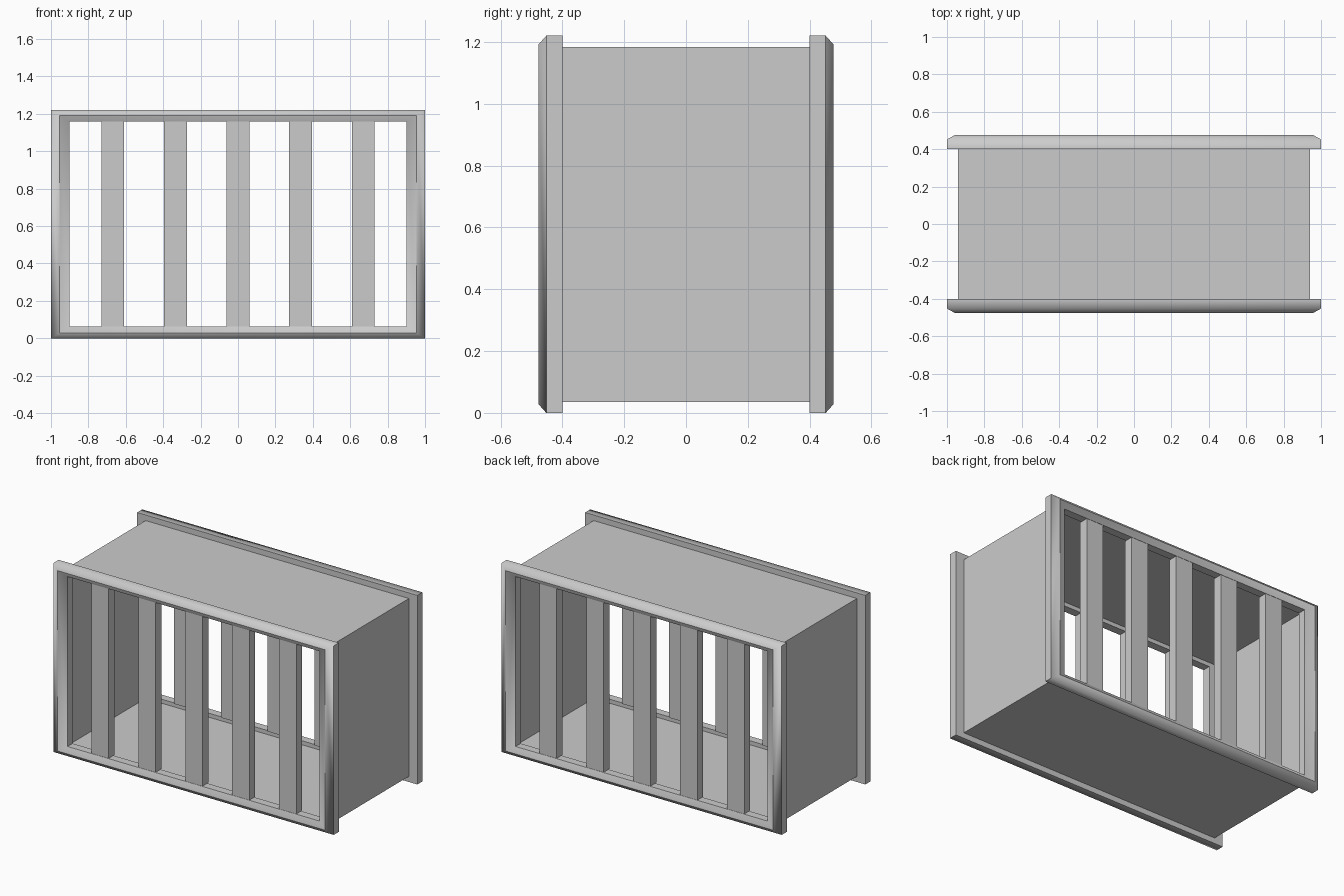
import bpy, bmesh, math

cube = bpy.data.objects.get("Cube")
if cube:
    bpy.data.objects.remove(cube, do_unlink=True)

grey = bpy.data.materials.new("light grey")
grey.use_nodes = True
COLOUR = (0.6, 0.6, 0.6, 1)
grey.diffuse_color = COLOUR
grey.node_tree.nodes["Principled BSDF"].inputs["Base Color"].default_value = COLOUR

HEIGHT = 1.22
MID = HEIGHT / 2


def finish(name, bm, smooth=False):
    bmesh.ops.recalc_face_normals(bm, faces=bm.faces)
    mesh = bpy.data.meshes.new(name)
    bm.to_mesh(mesh)
    bm.free()
    mesh.materials.append(grey)
    obj = bpy.data.objects.new(name, mesh)
    bpy.context.collection.objects.link(obj)
    if smooth:
        bpy.ops.object.select_all(action="DESELECT")
        obj.select_set(True)
        bpy.context.view_layer.objects.active = obj
        bpy.ops.object.shade_smooth_by_angle(angle=math.radians(51))
    return obj


def ring(bm, half_x, half_z, y):
    return [bm.verts.new((sx * half_x, y, MID + sz * half_z))
            for sx, sz in ((-1, -1), (1, -1), (1, 1), (-1, 1))]


def bridge(bm, a, b):
    for i in range(4):
        j = (i + 1) % 4
        bm.faces.new((a[i], a[j], b[j], b[i]))


def frame(name, side):
    # Mitred moulding: flat back, straight edges and a raised ridge
    profile = [(1.0, MID, 0.40), (1.0, MID, 0.452), (0.955, MID - 0.028, 0.477),
               (0.90, MID - 0.062, 0.452), (0.90, MID - 0.062, 0.40)]
    bm = bmesh.new()
    rings = [ring(bm, hx, hz, side * y) for hx, hz, y in profile]
    for i, r in enumerate(rings):
        bridge(bm, r, rings[(i + 1) % len(rings)])
    finish(name, bm, smooth=True)


def bar(name, x, side):
    # Flat upright bar spanning the frame opening
    bm = bmesh.new()
    bmesh.ops.create_cube(bm, size=1)
    bmesh.ops.scale(bm, vec=(0.122, 0.06, HEIGHT - 0.124), verts=bm.verts)
    bmesh.ops.translate(bm, vec=(x, side * 0.42, MID), verts=bm.verts)
    finish(name, bm)


# Open-ended thin sleeve joining the two frames
bm = bmesh.new()
bridge(bm, ring(bm, 0.94, MID - 0.036, -0.40), ring(bm, 0.94, MID - 0.036, 0.40))
finish("sleeve", bm)

for label, side in (("front", -1), ("back", 1)):
    frame(label + "_frame", side)
    for i in range(5):
        bar(f"{label}_bar_{i + 1}", (i - 2) * 0.335, side)
